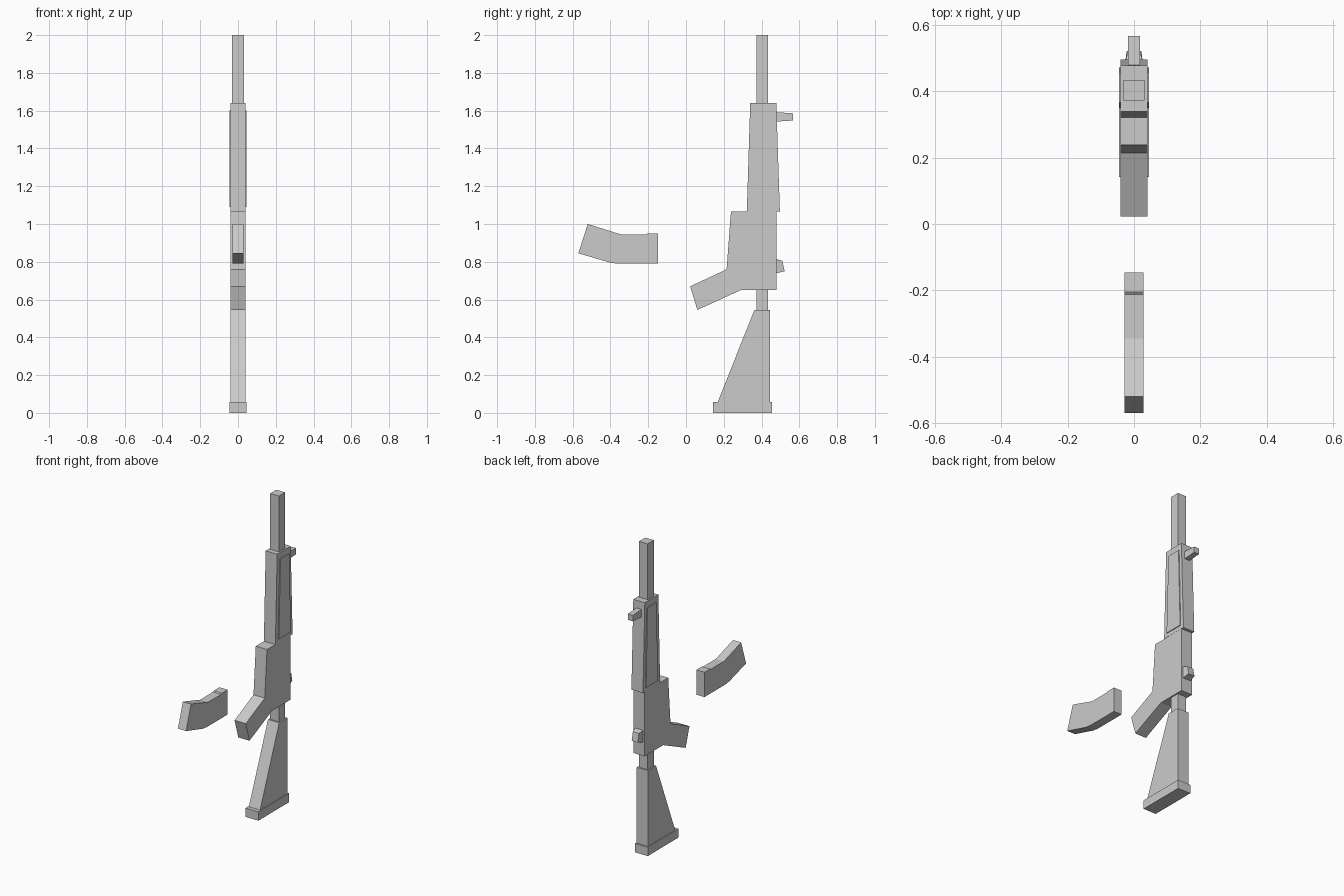
import bpy
import bmesh

cube = bpy.data.objects.get("Cube")
if cube:
    bpy.data.objects.remove(cube, do_unlink=True)

grey = bpy.data.materials.new("grey")
grey.use_nodes = True
colour = (0.6, 0.6, 0.6, 1)
grey.diffuse_color = colour
grey.node_tree.nodes["Principled BSDF"].inputs["Base Color"].default_value = colour


def slab(name, profile, x0, x1):
    """Extrude a side profile of (y, z) points from x0 to x1."""
    bm = bmesh.new()
    face = bm.faces.new([bm.verts.new((x0, y, z)) for y, z in profile])
    grown = bmesh.ops.extrude_face_region(bm, geom=[face])
    moved = [v for v in grown["geom"] if isinstance(v, bmesh.types.BMVert)]
    bmesh.ops.translate(bm, verts=moved, vec=(x1 - x0, 0, 0))
    bmesh.ops.recalc_face_normals(bm, faces=bm.faces[:])
    mesh = bpy.data.meshes.new(name)
    bm.to_mesh(mesh)
    bm.free()
    mesh.materials.append(grey)
    obj = bpy.data.objects.new(name, mesh)
    bpy.context.collection.objects.link(obj)
    return obj


def box(y0, y1, z0, z1):
    return [(y0, z0), (y1, z0), (y1, z1), (y0, z1)]


# Barrel and the rod joining the body to the stock
slab("barrel", box(0.372, 0.435, 1.62, 2.0), -0.031, 0.031)
slab("stock_rod", box(0.372, 0.435, 0.53, 0.67), -0.031, 0.031)

# Tapered fore-end with a raised panel on each side
slab("fore_end", [(0.322, 1.065), (0.497, 1.065), (0.478, 1.64), (0.34, 1.64)], -0.041, 0.041)
panel = [(0.35, 1.09), (0.472, 1.09), (0.458, 1.6), (0.367, 1.6)]
for side, s in (("left", 1), ("right", -1)):
    slab("fore_end_panel_" + side, panel, s * 0.04, s * 0.046)

# Body with the hand grip in one piece
slab("body_and_grip", [(0.238, 1.065), (0.478, 1.065), (0.478, 0.65), (0.29, 0.65),
                       (0.06, 0.545), (0.022, 0.67), (0.215, 0.76)], -0.04, 0.04)

# Sights, the rear one narrowing outward
slab("front_sight", [(0.475, 1.542), (0.567, 1.548), (0.567, 1.586), (0.475, 1.592)], -0.018, 0.018)
rear = slab("rear_sight", [(0.475, 0.738), (0.522, 0.75), (0.51, 0.805), (0.475, 0.815)], -0.029, 0.029)
for v in rear.data.vertices:
    if v.co.y > 0.49:
        v.co.x *= 0.75

# Stock and butt plate
slab("stock", [(0.165, 0.05), (0.445, 0.05), (0.445, 0.545), (0.362, 0.545)], -0.04, 0.04)
slab("butt_plate", box(0.142, 0.455, 0, 0.057), -0.046, 0.046)

# Detached curved magazine
slab("magazine", [(-0.147, 0.79), (-0.147, 0.95), (-0.205, 0.95), (-0.212, 0.945), (-0.345, 0.945),
                  (-0.52, 1.0), (-0.57, 0.845), (-0.4, 0.795), (-0.36, 0.79)], -0.029, 0.029)
